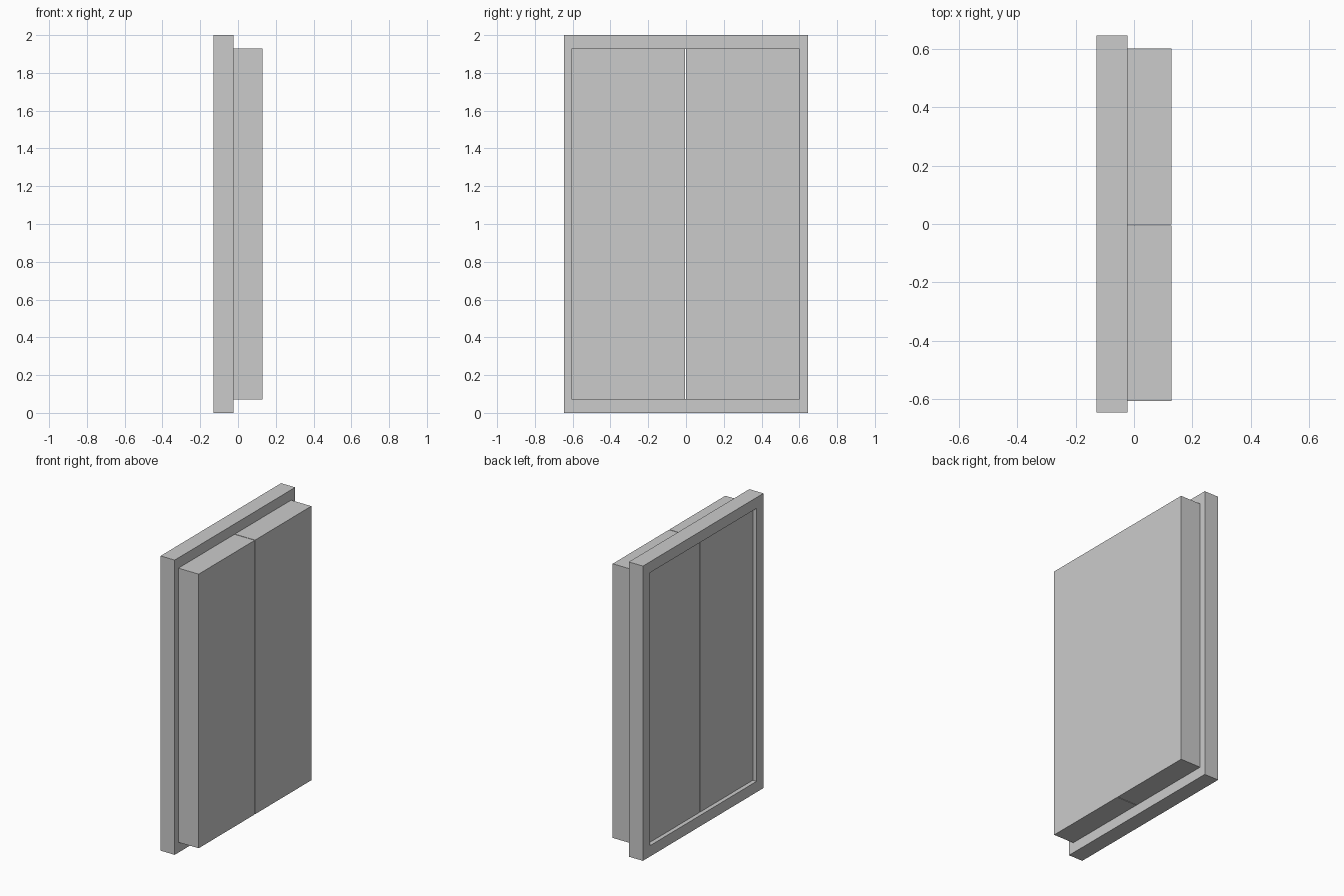
import bpy, bmesh

if "Cube" in bpy.data.objects:
    bpy.data.objects.remove(bpy.data.objects["Cube"])

BACK, FRONT = -0.129, 0.129      # overall depth along x
FRAME_FRONT = -0.023
HALF_W, HEIGHT, BORDER = 0.646, 2.0, 0.074


def finish(name, bm):
    bmesh.ops.recalc_face_normals(bm, faces=bm.faces)
    mesh = bpy.data.meshes.new(name)
    bm.to_mesh(mesh)
    bm.free()
    bpy.context.collection.objects.link(bpy.data.objects.new(name, mesh))


def box(name, x0, x1, y0, y1, z0, z1):
    bm = bmesh.new()
    bmesh.ops.create_cube(bm, size=1)
    for v in bm.verts:
        v.co = (x1 if v.co.x > 0 else x0,
                y1 if v.co.y > 0 else y0,
                z1 if v.co.z > 0 else z0)
    finish(name, bm)


# Surrounding frame: four mitred sides around an open rectangle
bm = bmesh.new()
loops = []
for x, inset in ((BACK, 0), (FRAME_FRONT, 0), (FRAME_FRONT, BORDER), (BACK, BORDER)):
    w, lo, hi = HALF_W - inset, inset, HEIGHT - inset
    loops.append([bm.verts.new((x, y, z))
                  for y, z in ((-w, lo), (w, lo), (w, hi), (-w, hi))])
for i in range(4):
    a, b = loops[i], loops[(i + 1) % 4]
    for k in range(4):
        n = (k + 1) % 4
        bm.faces.new((a[k], a[n], b[n], b[k]))
finish("frame", bm)

# Two thick panels seated in the frame, with a fine gap between them
for name, y0, y1 in (("left_panel", -0.606, -0.005), ("right_panel", -0.001, 0.602)):
    box(name, -0.101, FRONT, y0, y1, 0.07, 1.93)
